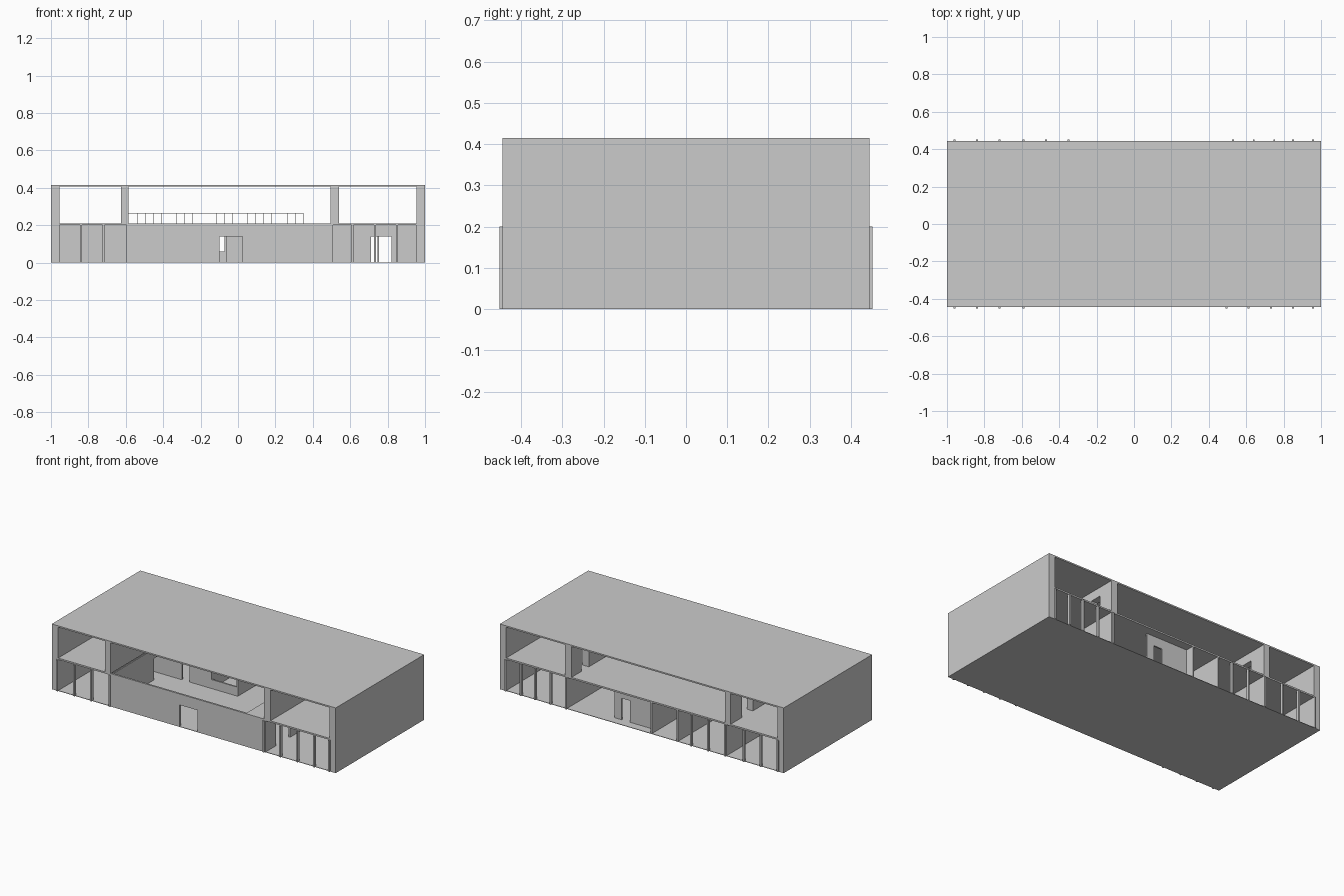
import bpy, bmesh

if "Cube" in bpy.data.objects:
    bpy.data.objects.remove(bpy.data.objects["Cube"])


def boxes(name, items):
    """One object from (x0, x1, y0, y1, z0, z1) blocks."""
    bm = bmesh.new()
    for x0, x1, y0, y1, z0, z1 in items:
        vs = bmesh.ops.create_cube(bm, size=1)["verts"]
        for v in vs:
            v.co.x = x1 if v.co.x > 0 else x0
            v.co.y = y1 if v.co.y > 0 else y0
            v.co.z = z1 if v.co.z > 0 else z0
    me = bpy.data.meshes.new(name)
    bm.to_mesh(me)
    bm.free()
    ob = bpy.data.objects.new(name, me)
    bpy.context.collection.objects.link(ob)
    return ob


def wall(name, axis, at, thick, a, b, z0, z1, holes=()):
    """Wall along axis from a to b, with (start, end, bottom, top) openings."""
    spans, cur = [], a
    for h0, h1, hb, ht in holes:
        if h0 > cur:
            spans.append((cur, h0, z0, z1))
        if hb > z0:
            spans.append((h0, h1, z0, hb))
        if ht < z1:
            spans.append((h0, h1, ht, z1))
        cur = h1
    if b > cur:
        spans.append((cur, b, z0, z1))
    if axis == 'x':
        items = [(p, q, at, at + thick, r, s) for p, q, r, s in spans]
    else:
        items = [(at, at + thick, p, q, r, s) for p, q, r, s in spans]
    return boxes(name, items)


D = 0.445            # half depth
F0, C0 = 0.003, 0.2  # ground floor and its ceiling
F1, C1 = 0.21, 0.406 # upper floor and roof underside
MID = 0.085          # inner long wall

# Shell
boxes("ground_slab", [(-1, 1, -D, D, 0, F0)])
boxes("roof", [(-1, 1, -D, D, C1, 0.415)])
for s, n in ((-1, "left"), (1, "right")):
    x0, x1 = sorted((s, s * 0.955))
    boxes("end_wall_" + n, [(x0, x1, -D, D, F0, C1)])

# Upper floor with the hall void behind the front edge
boxes("upper_floor", [
    (-0.955, -0.59, -D, D, C0, F1),
    (0.365, 0.955, -D, D, C0, F1),
    (-0.59, 0.365, MID - 0.03, D, C0, F1),
    (-0.59, 0.365, -D, -D + 0.012, C0, F1)])

# Upper cross walls with doors near the back
wall("upper_wall_left", 'y', -0.625, 0.04, -D, D, F1, C1, [(0.22, 0.33, F1, 0.35)])
wall("upper_wall_right", 'y', 0.495, 0.045, -D, D, F1, C1, [(0.27, 0.345, F1, 0.35)])

# Front hall wall with entrance
wall("front_wall", 'x', -D, 0.012, -0.585, 0.495, F0, C0, [(-0.1, 0.025, F0, 0.14)])

# Ground cross walls
wall("ground_wall_left", 'y', -0.597, 0.012, -D, D, F0, C0, [(-0.01, MID, F0, 0.14)])
wall("ground_wall_right", 'y', 0.495, 0.012, -D, MID, F0, C0, [(-0.34, -0.2, F0, 0.14)])
wall("back_partition_right", 'y', 0.527, 0.012, MID, D, F0, C0)
for i, x in enumerate((-0.071, -0.255)):
    wall("back_partition_%d" % i, 'y', x, 0.01, MID, D, F0, C0)

# Inner long walls: door, service window, through passage
wall("inner_wall_left", 'x', MID, 0.01, -0.955, -0.065, F0, C0,
     [(-0.455, -0.4, F0, 0.14), (-0.245, -0.071, 0.06, 0.14)])
wall("inner_wall_right", 'x', MID, 0.01, 0.495, 0.955, F0, C0, [(0.71, 0.82, F0, 0.14)])
wall("rear_entrance_wall", 'x', 0.38, 0.01, -0.061, 0.23, F0, C0, [(0.12, 0.18, F0, 0.14)])

# Facade mullions
front = (-0.96, -0.84, -0.72, -0.59, 0.495, 0.612, 0.732, 0.85, 0.957)
back = (-0.96, -0.84, -0.72, -0.59, -0.47, -0.35, 0.53, 0.75, 0.64, 0.85, 0.957)
w = 0.005
boxes("front_mullions", [(x - w, x + w, -0.452, -0.435, 0, C0) for x in front])
boxes("back_mullions", [(x - w, x + w, 0.435, 0.452, 0, C0) for x in back])

# Gallery railing
r, y = 0.001, MID - 0.028
rail = [(-0.585, 0.35, y - r, y + r, 0.262, 0.264)]
for i in range(23):
    x = -0.58 + i * 0.0422
    rail.append((x - r, x + r, y - r, y + r, F1, 0.262))
boxes("gallery_railing", rail)
